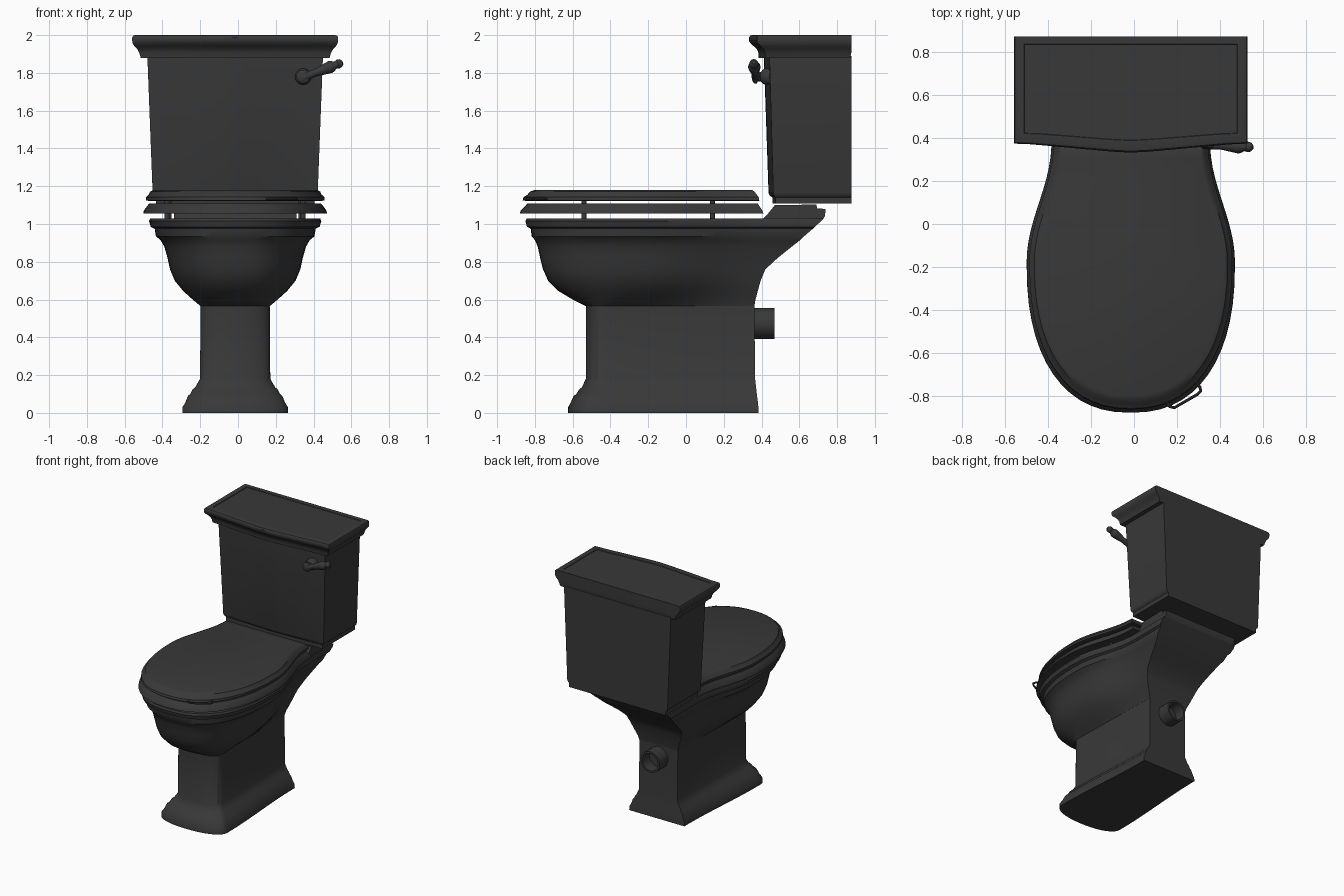
import bpy, bmesh, math
from mathutils import Vector

CX = -0.015  # symmetry axis of the fixture

# Dark glaze used on every part
glaze = bpy.data.materials.new("dark_glaze")
glaze.diffuse_color = (0.04, 0.04, 0.04, 1)


def loft(name, rings, caps=True, loop=False):
    """Skin a list of equal-length point rings."""
    bm = bmesh.new()
    vs = [[bm.verts.new(p) for p in r] for r in rings]
    n = len(vs[0])
    pairs = list(zip(vs, vs[1:])) + ([(vs[-1], vs[0])] if loop else [])
    for a, b in pairs:
        for i in range(n):
            j = (i + 1) % n
            bm.faces.new((a[i], a[j], b[j], b[i]))
    if caps and not loop:
        bm.faces.new(vs[0])
        bm.faces.new(vs[-1])
    bmesh.ops.recalc_face_normals(bm, faces=bm.faces)
    me = bpy.data.meshes.new(name)
    bm.to_mesh(me)
    bm.free()
    ob = bpy.data.objects.new(name, me)
    bpy.context.collection.objects.link(ob)
    return ob


def egg(z, yf, ys, yb, hw, hb, n=2.5):
    """Outline with a round front, sides tapering from hw to hb, flat back."""
    pts = []
    for i in range(15):
        a = math.pi / 2 * i / 14
        pts.append((hw * math.sin(a) ** (2 / n),
                    ys - (ys - yf) * max(math.cos(a), 0) ** (2 / n)))
    end = min(yb, 0.38)
    for i in range(1, 13):
        y = ys + (yb - ys) * i / 12
        t = min(1, (y - ys) / (end - ys))
        pts.append((hb + (hw - hb) * (math.cos(math.pi * t) + 1) / 2, y))
    pts += [(-x, y) for x, y in reversed(pts[1:])]
    return [(CX + x, y, z) for x, y in pts]


def bowed_box(z, hw, yf, d, yb=0.875):
    """Rectangle whose front edge comes to a soft central point."""
    front = [(-1, d), (-.85, d * .92), (-.15, d * .1), (0, 0),
             (.15, d * .1), (.85, d * .92), (1, d)]
    pts = [(CX + u * hw, yf + v, z) for u, v in front]
    return pts + [(CX + hw, yb, z), (CX - hw, yb, z)]


def lathe(name, start, axis, profile, seg=20):
    """Revolve (distance, radius) pairs about an axis."""
    start, axis = Vector(start), Vector(axis).normalized()
    u = axis.orthogonal().normalized()
    w = axis.cross(u)
    angles = [2 * math.pi * i / seg for i in range(seg)]
    return loft(name, [[start + axis * d + (u * math.cos(k) + w * math.sin(k)) * r
                        for k in angles] for d, r in profile])


# Pedestal with stepped foot: z, front, front corner, back, half width
loft("pedestal", [egg(z, yf, ys, yb, hw, hw - dw, 2.2) for z, yf, ys, yb, hw, dw in [
    (0, -.625, -.51, .385, .28, .04), (.03, -.624, -.51, .383, .279, .04),
    (.055, -.61, -.50, .381, .264, .038), (.09, -.595, -.49, .376, .25, .035),
    (.10, -.58, -.48, .375, .238, .032), (.125, -.565, -.47, .372, .225, .03),
    (.135, -.552, -.46, .371, .212, .026), (.18, -.53, -.44, .366, .186, .018),
    (.575, -.53, -.44, .362, .183, .016)]])

# Bowl: outside from neck to rim, then down the inside
loft("bowl", [egg(*r) for r in [
    (.565, -.53, -.44, .362, .183, .168), (.60, -.60, -.36, .368, .225, .178),
    (.645, -.675, -.27, .38, .275, .198), (.70, -.73, -.22, .395, .32, .22),
    (.76, -.757, -.20, .42, .345, .24), (.82, -.772, -.19, .485, .358, .26),
    (.88, -.785, -.18, .56, .375, .285), (.915, -.80, -.18, .605, .395, .30),
    (.935, -.817, -.18, .625, .42, .315), (.975, -.822, -.18, .672, .426, .32),
    (.985, -.842, -.18, .682, .447, .335), (1.015, -.85, -.18, .715, .456, .34),
    (1.03, -.843, -.18, .73, .45, .335), (1.03, -.74, -.18, .28, .35, .16),
    (1.01, -.73, -.18, .27, .34, .15), (.85, -.66, -.18, .20, .29, .13),
    (.72, -.50, -.15, .12, .19, .09), (.65, -.32, -.12, .05, .10, .06)]])

# Raised deck behind the seat that carries the tank
deck = [(.40, 1.02), (.43, 1.05), (.47, 1.10), (.69, 1.103), (.695, 1.082),
        (.74, 1.08), (.735, 1.04), (.715, 1.015)]
loft("tank_deck", [[(CX + s * .325, y, z) for y, z in deck] for s in (-1, 1)])

# Seat ring
loft("seat", [egg(*r, n=2.35) for r in [
    (1.055, -.88, -.18, .41, .486, .37), (1.07, -.875, -.18, .405, .484, .368),
    (1.095, -.852, -.18, .388, .466, .352), (1.108, -.84, -.18, .38, .455, .345),
    (1.108, -.70, -.18, .24, .31, .14), (1.055, -.70, -.18, .24, .31, .14)]],
    loop=True)

# Closed lid with a bevelled edge
loft("seat_lid", [egg(*r, n=2.3) for r in [
    (1.122, -.845, -.18, .385, .455, .345), (1.125, -.865, -.18, .388, .473, .36),
    (1.142, -.86, -.18, .385, .473, .36), (1.155, -.84, -.18, .375, .458, .35),
    (1.172, -.825, -.18, .362, .45, .34), (1.18, -.80, -.18, .35, .43, .325)]])

# Bumpers under seat and lid
for s in (-1, 1):
    for y, x in ((-.54, .36), (.14, .35)):
        for z, h in ((1.02, .045), (1.10, .03)):
            lathe("bumper", (CX + s * x, y, z), (0, 0, 1), [(0, .014), (h, .014)], 12)

# Wire lift handle on the lid edge
cu = bpy.data.curves.new("lid_handle", "CURVE")
cu.dimensions = "3D"
cu.bevel_depth = .007
cu.bevel_resolution = 2
sp = cu.splines.new("POLY")
path = [(.14, -.81), (.152, -.832), (.168, -.852), (.188, -.857), (.295, -.795),
        (.311, -.78), (.308, -.762), (.29, -.735), (.275, -.72)]
sp.points.add(len(path) - 1)
for p, (x, y) in zip(sp.points, path):
    p.co = (x, y, 1.132, 1)
wire = bpy.data.objects.new("lid_handle", cu)
bpy.context.collection.objects.link(wire)
bpy.context.view_layer.objects.active = wire
wire.select_set(True)
bpy.ops.object.convert(target="MESH")

# Tank body with stepped bottom
loft("tank", [bowed_box(*r) for r in [
    (1.108, .42, .458, .015), (1.14, .42, .458, .015), (1.15, .432, .443, .022),
    (1.165, .437, .437, .025), (1.89, .465, .412, .03)]])

# Moulded tank lid with a fine groove around the top panel
loft("tank_lid", [bowed_box(*r) for r in [
    (1.88, .50, .385, .035, .87), (1.905, .507, .384, .035), (1.925, .518, .376, .036),
    (1.94, .532, .36, .038), (1.955, .542, .342, .04), (1.97, .545, .333, .042),
    (1.988, .545, .333, .042), (1.997, .54, .34, .04), (2.0, .53, .35, .038),
    (2.0, .497, .389, .033, .84), (1.996, .495, .391, .033, .838),
    (1.996, .494, .392, .033, .837)]])

# Flush lever
lathe("lever_rosette", (.345, .445, 1.78), (0, -1, 0),
      [(0, .043), (.03, .043), (.04, .036), (.05, .025), (.065, .025),
       (.07, .036), (.085, .036), (.095, .02)])
lathe("lever_arm", (.345, .37, 1.775), (.21, -.012, .082),
      [(0, .022), (.05, .021), (.07, .02), (.14, .031), (.155, .033), (.17, .028),
       (.18, .021), (.19, .021), (.2, .025), (.215, .021), (.225, .01)])

# Waste outlet pipe (hollow)
lathe("outlet_pipe", (CX, .34, .473), (0, 1, 0),
      [(0, .083), (.128, .083), (.128, .068), (.04, .068)])

# Glaze and smooth shading with crisp edges
for ob in bpy.data.objects:
    ob.data.materials.append(glaze)
bpy.ops.object.select_all(action="SELECT")
bpy.ops.object.shade_smooth_by_angle(angle=math.radians(35))
